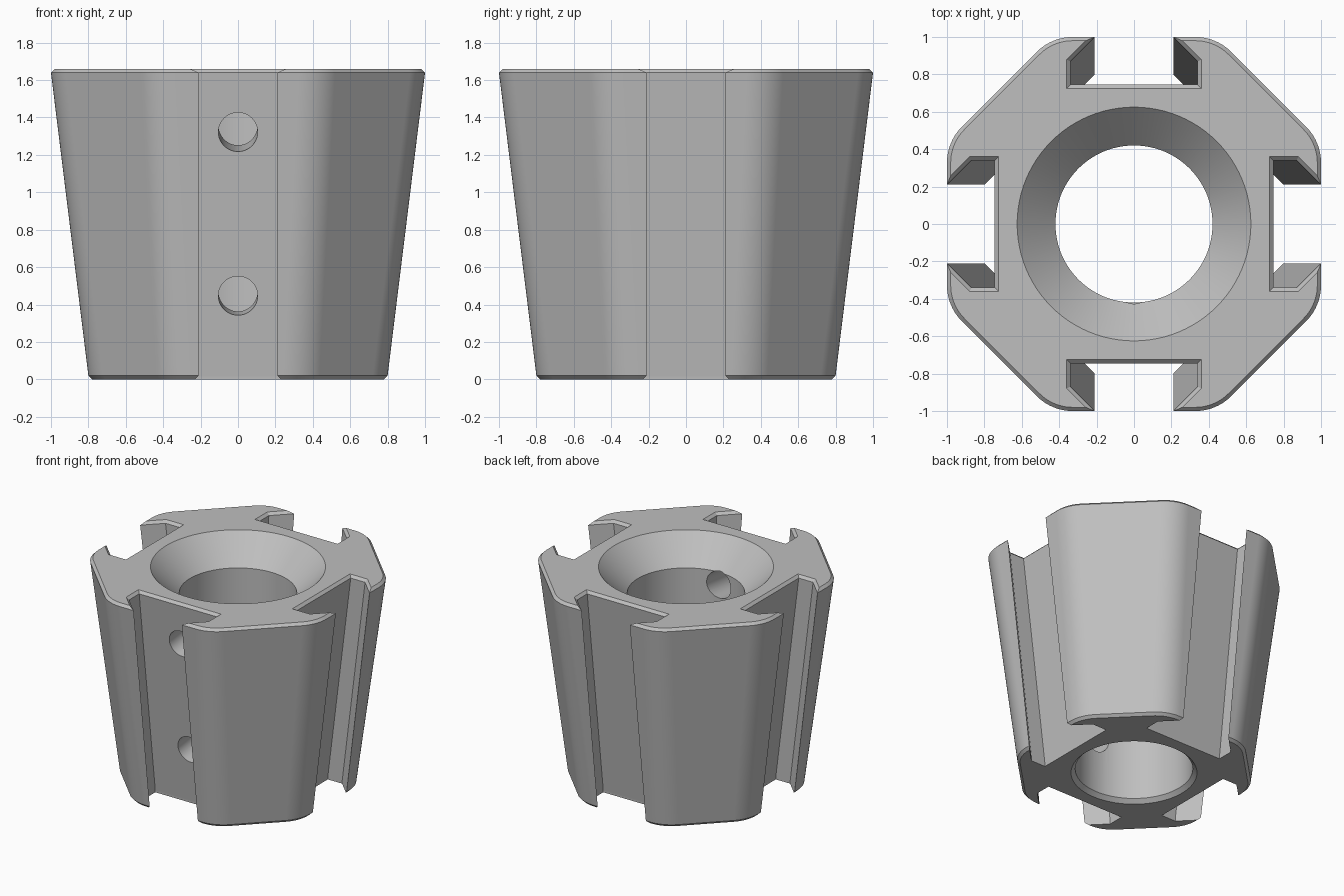
import bpy, bmesh
from math import sin, cos, pi, radians, tan, sqrt, atan
from mathutils import Matrix

old = bpy.data.objects.get("Cube")
if old:
    bpy.data.objects.remove(old, do_unlink=True)

HEIGHT, CHAMFER, TAPER = 1.66, 0.02, 0.2
SLOPE = TAPER / (HEIGHT - 2 * CHAMFER)
FILLET_STEPS = 10


def make_object(name, bm):
    bmesh.ops.recalc_face_normals(bm, faces=bm.faces)
    mesh = bpy.data.meshes.new(name)
    bm.to_mesh(mesh)
    bm.free()
    obj = bpy.data.objects.new(name, mesh)
    bpy.context.collection.objects.link(obj)
    return obj


def loft(name, rings):
    """Closed solid through matching rings of points."""
    bm = bmesh.new()
    loops = [[bm.verts.new(p) for p in ring] for ring in rings]
    n = len(loops[0])
    for low, high in zip(loops, loops[1:]):
        for i in range(n):
            j = (i + 1) % n
            bm.faces.new((low[i], low[j], high[j], high[i]))
    bm.faces.new(loops[0])
    bm.faces.new(loops[-1])
    return make_object(name, bm)


def body_ring(z, draft, outer_inset, slot_inset):
    """Rounded octagon with four undercut slots, pulled inward by the draft."""
    side = 1 - draft - outer_inset
    diagonal = 1.44 - sqrt(2) * (draft + outer_inset)
    lip = 1.21 - draft + sqrt(2) * slot_inset
    half_width = 0.34 + slot_inset
    floor = 0.745 - draft - slot_inset
    radius = 0.27 - outer_inset
    start = diagonal - side - radius * tan(pi / 8)
    half = [(half_width, floor), (half_width, lip - half_width), (lip - side, side)]
    for i in range(FILLET_STEPS + 1):
        a = pi / 2 - pi / 4 * i / FILLET_STEPS
        half.append((start + radius * cos(a), side - radius + radius * sin(a)))
    quarter = half + [(y, x) for x, y in reversed(half)]
    ring = []
    for _ in range(4):
        ring += [(x, y, z) for x, y in quarter]
        quarter = [(y, -x) for x, y in quarter]
    return ring


def circle(z, r, n=96):
    return [(r * cos(2 * pi * i / n), r * sin(2 * pi * i / n), z) for i in range(n)]


# Tapered body with chamfered ends
body = loft("tapered_slotted_body", [
    body_ring(0, TAPER, CHAMFER, 0),
    body_ring(CHAMFER, TAPER, 0, 0),
    body_ring(HEIGHT - CHAMFER, 0, 0, 0),
    body_ring(HEIGHT, 0, CHAMFER, CHAMFER),
])

# Bore with a countersunk mouth and a small lower chamfer
cutters = [loft("bore_cutter", [
    circle(-0.01, 0.46), circle(0.03, 0.42),
    circle(1.455, 0.42), circle(1.67, 0.635),
])]

# Two holes square to the front slot floor, opening into the bore
for z in (1.322, 0.447):
    floor_y = -(0.745 - (HEIGHT - CHAMFER - z) * SLOPE)
    bm = bmesh.new()
    bmesh.ops.create_cone(bm, cap_ends=True, segments=48, radius1=0.105,
                          radius2=0.105, depth=0.8)
    place = Matrix.Translation((0, floor_y, z)) @ Matrix.Rotation(
        -pi / 2 + atan(SLOPE), 4, 'X') @ Matrix.Translation((0, 0, 0.2))
    bm.transform(place)
    cutters.append(make_object("hole_cutter", bm))

bpy.ops.object.select_all(action='DESELECT')
bpy.context.view_layer.objects.active = body
body.select_set(True)
for cutter in cutters:
    cutter.hide_render = True
    mod = body.modifiers.new("cut", 'BOOLEAN')
    mod.operation, mod.solver, mod.object = 'DIFFERENCE', 'EXACT', cutter
    bpy.ops.object.modifier_apply(modifier=mod.name)
    bpy.data.objects.remove(cutter, do_unlink=True)

# Smooth curved walls, crisp edges
bpy.ops.object.shade_smooth_by_angle(angle=radians(25))
weighted = body.modifiers.new("even_normals", 'WEIGHTED_NORMAL')
weighted.keep_sharp = True

# Plain grey finish
grey = bpy.data.materials.new("plain_grey")
grey.use_nodes = True
colour = (0.52, 0.52, 0.52, 1)
grey.diffuse_color = colour
grey.node_tree.nodes["Principled BSDF"].inputs["Base Color"].default_value = colour
body.data.materials.clear()
body.data.materials.append(grey)
